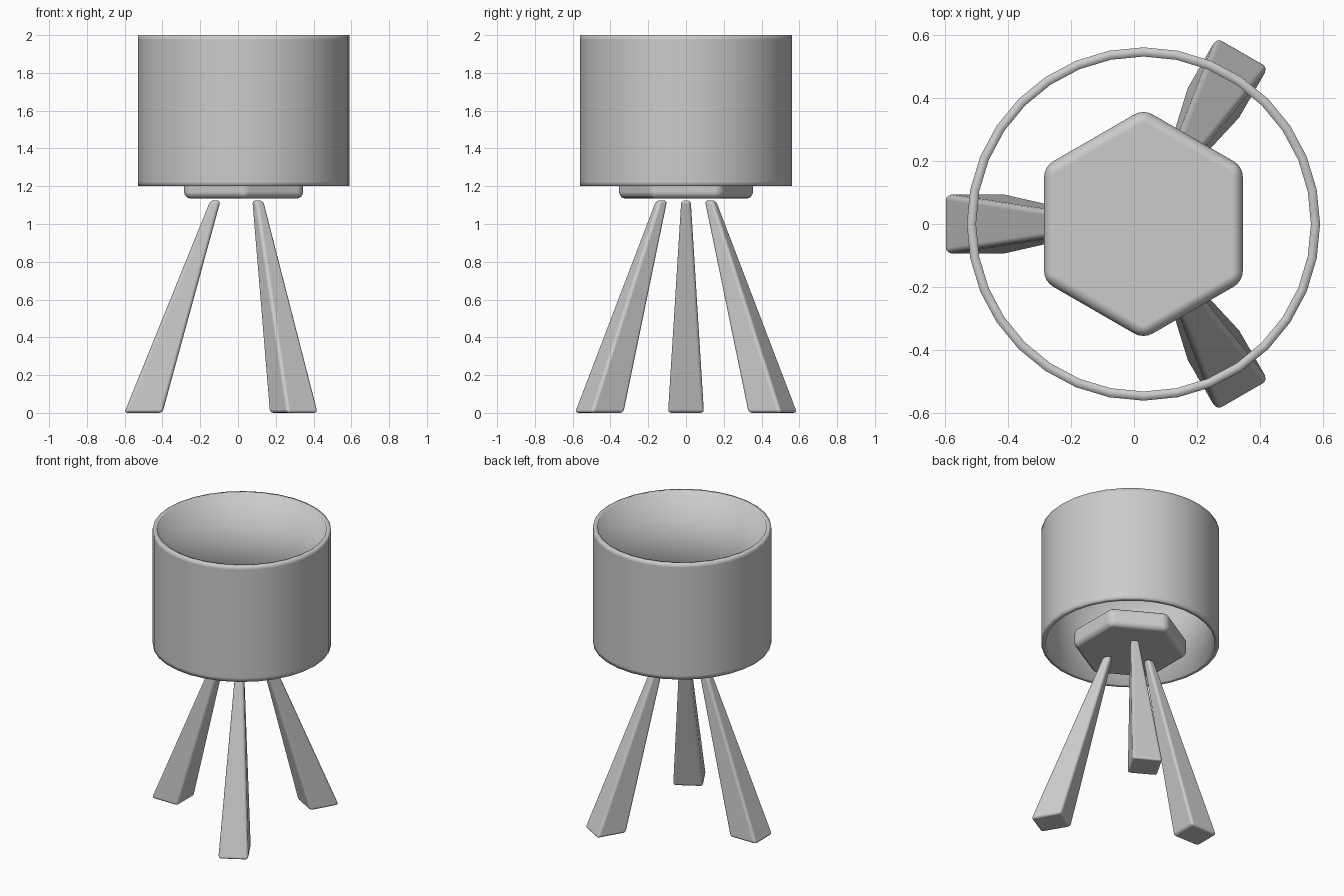
import bpy, bmesh, math
from mathutils import Matrix, Vector

if "Cube" in bpy.data.objects:
    bpy.data.objects.remove(bpy.data.objects["Cube"])

AXIS = Vector((0.03, 0, 0))  # common axis of shade, hub and legs


def loft(name, rings, caps=True, closed=False):
    """Skin a list of equally long point rings into a mesh object."""
    bm = bmesh.new()
    vs = [[bm.verts.new(p) for p in r] for r in rings]
    n = len(rings[0])
    pairs = list(zip(vs, vs[1:] + vs[:1])) if closed else list(zip(vs, vs[1:]))
    for a, b in pairs:
        for i in range(n):
            j = (i + 1) % n
            bm.faces.new((a[i], a[j], b[j], b[i]))
    if caps:
        bm.faces.new(vs[0][::-1])
        bm.faces.new(vs[-1])
    bmesh.ops.recalc_face_normals(bm, faces=bm.faces)
    for f in bm.faces:
        f.smooth = True
    me = bpy.data.meshes.new(name)
    bm.to_mesh(me)
    bm.free()
    ob = bpy.data.objects.new(name, me)
    bpy.context.collection.objects.link(ob)
    return ob


def circle(r, z, n, start=0.0):
    return [AXIS + Vector((r * math.cos(start + 2 * math.pi * i / n),
                           r * math.sin(start + 2 * math.pi * i / n), z))
            for i in range(n)]


def bevel(ob, width, segments):
    m = ob.modifiers.new("rounding", 'BEVEL')
    m.width = width
    m.segments = segments
    m.limit_method = 'ANGLE'
    m.angle_limit = math.radians(25)
    m.harden_normals = True


# Open drum shade; the loops near the rims keep the soft rim shading
profile = [(0.56, 1.2), (0.56, 1.225), (0.56, 1.975), (0.56, 2.0),
           (0.531, 2.0), (0.531, 1.2)]
loft("shade", [circle(r, z, 32) for r, z in profile], caps=False, closed=True)

# Rounded hexagonal hub under the shade
hub = loft("hub", [circle(0.364, z, 6, math.pi / 6) for z in (1.135, 1.265)])
bevel(hub, 0.035, 4)


# Three splayed, tapered legs
def section(r_in, r_out, half, z):
    return [Vector(p) for p in ((r_in, -half, z), (r_out, -half, z),
                                (r_out, half, z), (r_in, half, z))]


for k, name in enumerate(("left_leg", "front_right_leg", "back_right_leg")):
    turn = Matrix.Translation(AXIS) @ Matrix.Rotation(math.pi + k * 2 * math.pi / 3, 4, 'Z')
    rings = [section(0.43, 0.632, 0.095, 0.0), section(0.122, 0.176, 0.025, 1.125)]
    leg = loft(name, [[turn @ p for p in r] for r in rings])
    bevel(leg, 0.018, 3)
